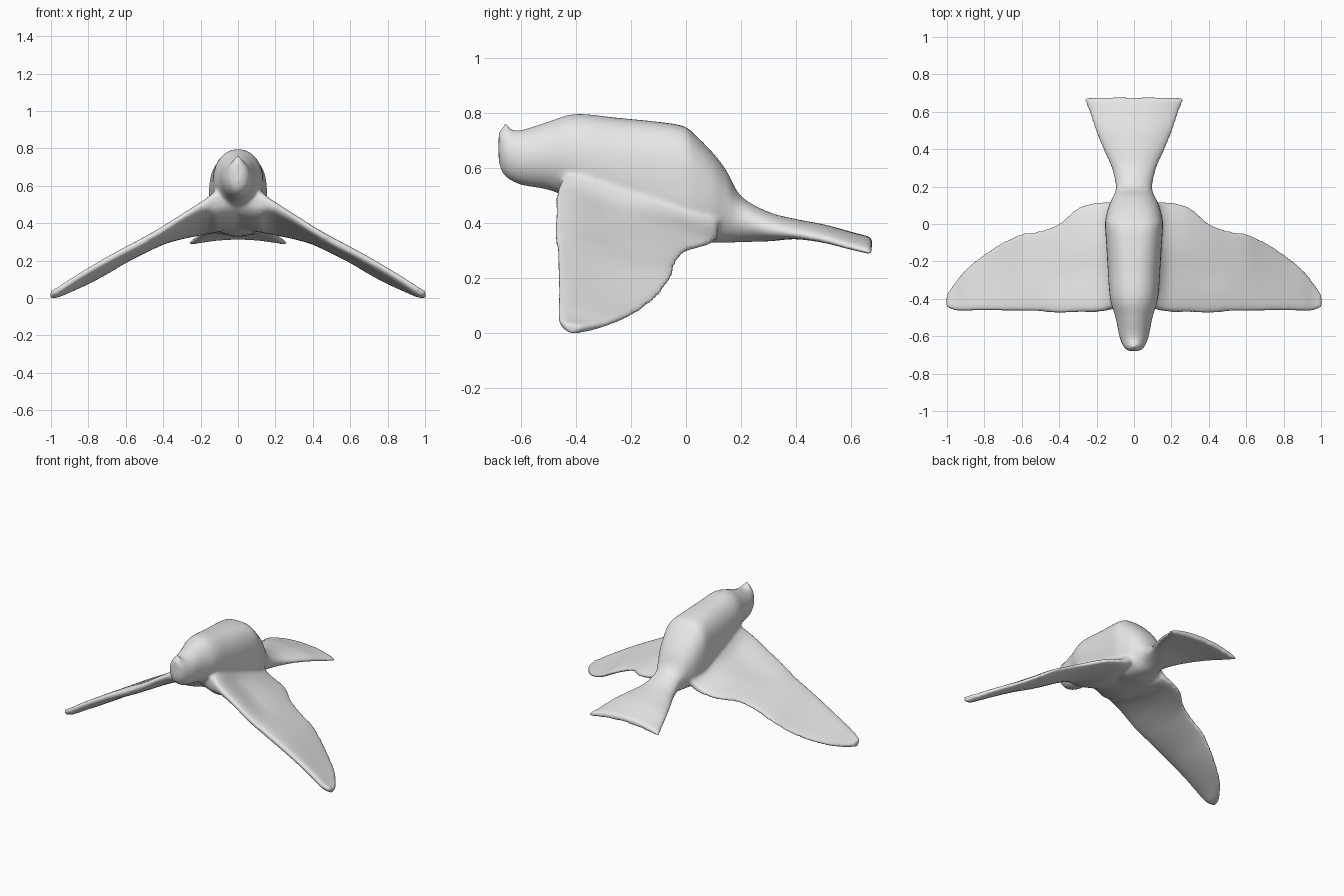
import bpy
import bmesh
import math

cube = bpy.data.objects.get("Cube")
if cube:
    bpy.data.objects.remove(cube, do_unlink=True)

# Single plain grey
grey = bpy.data.materials.new("plain grey")
grey.use_nodes = True
grey.diffuse_color = (0.8, 0.8, 0.8, 1)
grey.node_tree.nodes["Principled BSDF"].inputs["Base Color"].default_value = (0.8, 0.8, 0.8, 1)


def resample(stations, steps=4):
    """Smooth the station list with a Catmull-Rom curve."""
    out = []
    last = len(stations) - 1
    for i in range(last):
        p0, p1 = stations[max(i - 1, 0)], stations[i]
        p2, p3 = stations[i + 1], stations[min(i + 2, last)]
        for k in range(steps):
            t = k / steps
            out.append([0.5 * (2 * b + (c - a) * t + (2 * a - 5 * b + 4 * c - d) * t * t
                               + (3 * b - a - 3 * c + d) * t ** 3)
                        for a, b, c, d in zip(p0, p1, p2, p3)])
    out.append(list(stations[last]))
    return out


def loft(bm, rings):
    """Skin closed rings of points and cap both ends."""
    loops = [[bm.verts.new(p) for p in ring] for ring in rings]
    n = len(loops[0])
    for a, b in zip(loops, loops[1:]):
        for i in range(n):
            j = (i + 1) % n
            bm.faces.new((a[i], a[j], b[j], b[i]))
    bm.faces.new(loops[0][::-1])
    bm.faces.new(loops[-1])


def power(v, e):
    return math.copysign(abs(v) ** e, v)


def body_ring(y, low, high, half, square, droop):
    ring = []
    for i in range(40):
        a = math.tau * i / 40
        c, s = power(math.cos(a), 2 / square), power(math.sin(a), 2 / square)
        z = (low + high) / 2 + (high - low) / 2 * s - droop * c * c
        ring.append((half * c, y, z))
    return ring


def wing_ring(side, x, lead, trail, z_lead, z_trail, thick, hollow):
    """Aerofoil with a heavy leading edge and a hollow behind it on top."""
    ring = []
    for i in range(32):
        a = math.tau * i / 32
        u = (1 - math.cos(a)) / 2
        h = power(math.sin(a), 0.65) * thick / 2 * (1.2 - 0.5 * u)
        sag = 0.01 * math.sin(math.pi * u)
        if h > 0:
            sag += hollow * math.exp(-((u - 0.35) / 0.2) ** 2)
        ring.append((side * x, lead + (trail - lead) * u,
                     z_lead + (z_trail - z_lead) * u - sag + h))
    return ring


# Head, body and fanned tail: y, bottom, top, half width, squareness, edge droop
BODY = [
    (-0.680, 0.620, 0.735, 0.024, 2.0, 0), (-0.660, 0.572, 0.742, 0.054, 2.0, 0),
    (-0.600, 0.538, 0.737, 0.079, 2.0, 0), (-0.500, 0.520, 0.768, 0.099, 2.0, 0),
    (-0.400, 0.480, 0.796, 0.128, 2.1, 0), (-0.250, 0.415, 0.782, 0.140, 2.3, 0),
    (-0.100, 0.360, 0.767, 0.149, 2.6, 0), (-0.010, 0.338, 0.752, 0.155, 2.8, 0),
    (0.030, 0.332, 0.723, 0.152, 2.7, 0), (0.100, 0.328, 0.652, 0.134, 2.4, 0),
    (0.150, 0.328, 0.585, 0.110, 2.2, 0), (0.200, 0.330, 0.497, 0.097, 2.0, 0),
    (0.300, 0.333, 0.440, 0.120, 2.0, 0.01), (0.400, 0.342, 0.414, 0.165, 2.2, 0.02),
    (0.500, 0.337, 0.395, 0.207, 2.5, 0.028), (0.600, 0.323, 0.368, 0.240, 3.0, 0.036),
    (0.660, 0.312, 0.352, 0.264, 3.0, 0.038), (0.677, 0.312, 0.344, 0.256, 3.0, 0.038),
]
# Wing: x, leading y, trailing y, leading z, trailing z, thickness, hollow
WING = [
    (0.00, -0.430, 0.120, 0.560, 0.440, 0.240, 0.00), (0.11, -0.455, 0.120, 0.520, 0.400, 0.190, 0.00),
    (0.14, -0.462, 0.120, 0.515, 0.375, 0.150, 0.01), (0.17, -0.468, 0.118, 0.505, 0.360, 0.116, 0.018),
    (0.21, -0.472, 0.116, 0.486, 0.348, 0.094, 0.02), (0.30, -0.472, 0.088, 0.432, 0.328, 0.078, 0.02),
    (0.40, -0.478, 0.005, 0.368, 0.302, 0.070, 0.01), (0.50, -0.469, -0.034, 0.308, 0.258, 0.068, 0.00),
    (0.60, -0.467, -0.050, 0.256, 0.207, 0.066, 0.00), (0.70, -0.465, -0.095, 0.203, 0.144, 0.064, 0.00),
    (0.80, -0.463, -0.160, 0.146, 0.090, 0.060, 0.00), (0.90, -0.466, -0.240, 0.085, 0.049, 0.056, 0.00),
    (0.96, -0.463, -0.315, 0.046, 0.028, 0.050, 0.00), (1.004, -0.443, -0.380, 0.027, 0.022, 0.036, 0.00),
]

bm = bmesh.new()
loft(bm, [body_ring(*s) for s in resample(BODY)])
for side in (1, -1):
    loft(bm, [wing_ring(side, *s) for s in resample(WING)])

# Small pointed crest at the front of the head
loft(bm, [[(r * math.cos(math.tau * i / 12), y + r * 0.5 * math.sin(math.tau * i / 12), z)
           for i in range(12)]
          for y, z, r in ((-0.635, 0.66, 0.058), (-0.645, 0.72, 0.040), (-0.657, 0.765, 0.010))])
bmesh.ops.recalc_face_normals(bm, faces=bm.faces[:])

mesh = bpy.data.meshes.new("bird")
bm.to_mesh(mesh)
bm.free()
mesh.materials.append(grey)
bird = bpy.data.objects.new("bird", mesh)
bpy.context.collection.objects.link(bird)

# Fuse the parts into one skin and soften the joins
remesh = bird.modifiers.new("fuse", 'REMESH')
remesh.mode = 'VOXEL'
remesh.voxel_size = 0.01
remesh.use_smooth_shade = True
soften = bird.modifiers.new("soften", 'SMOOTH')
soften.factor = 0.5
soften.iterations = 10
